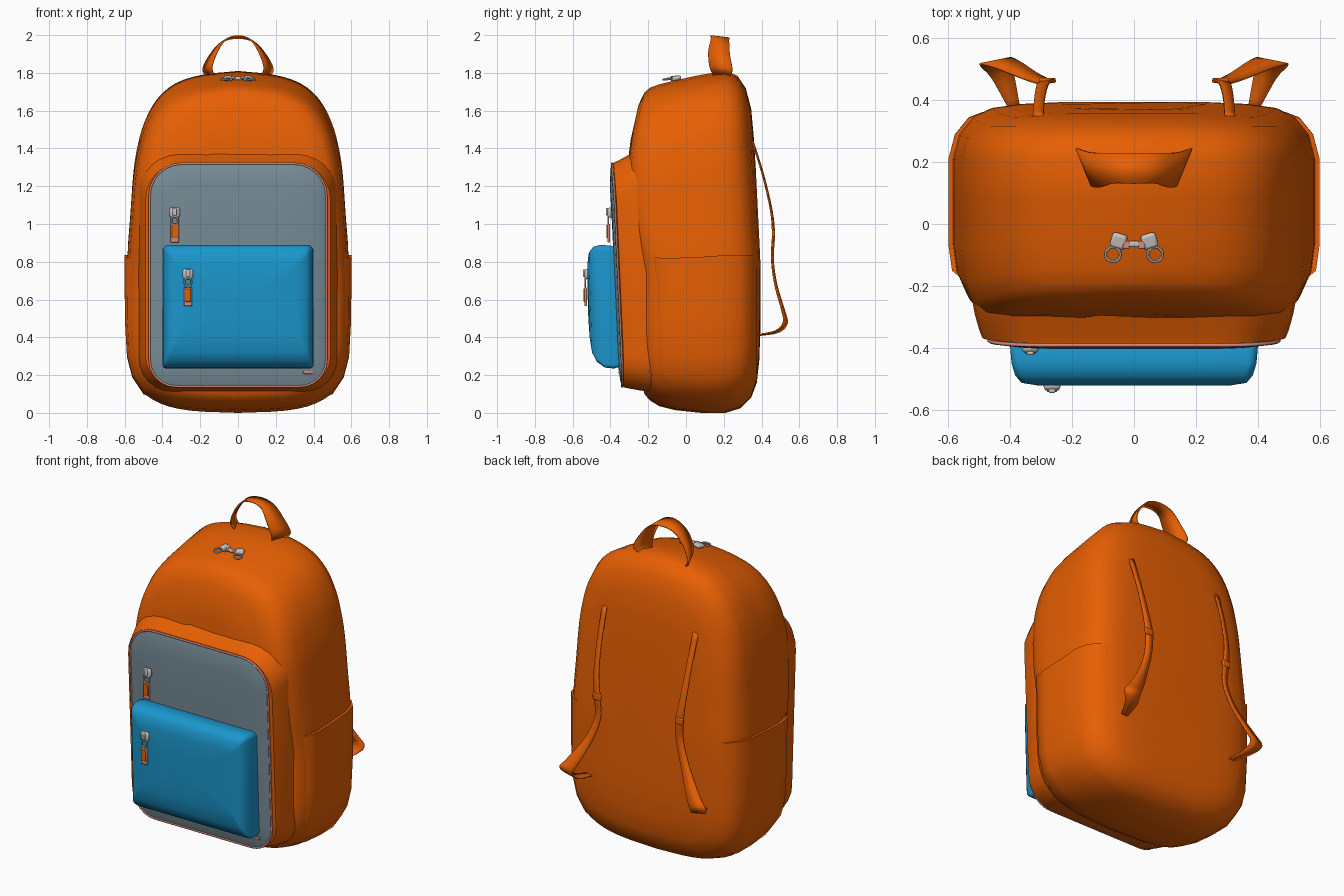
import bpy, bmesh, math
from mathutils import Vector

if "Cube" in bpy.data.objects:
    bpy.data.objects.remove(bpy.data.objects["Cube"])


def material(name, rgb):
    m = bpy.data.materials.new(name)
    m.use_nodes = True
    m.diffuse_color = (*rgb, 1)
    bsdf = m.node_tree.nodes["Principled BSDF"]
    bsdf.inputs["Base Color"].default_value = (*rgb, 1)
    bsdf.inputs["Roughness"].default_value = 0.7
    return m


ORANGE = material("orange fabric", (0.80, 0.115, 0.001))
BLUE = material("blue fabric", (0.011, 0.31, 0.61))
GREY = material("slate fabric", (0.19, 0.27, 0.315))
METAL = material("zip metal", (0.58, 0.55, 0.53))
PINK = material("pink trim", (0.66, 0.25, 0.20))


def finish(bm, name, mat):
    bmesh.ops.recalc_face_normals(bm, faces=bm.faces)
    me = bpy.data.meshes.new(name)
    bm.to_mesh(me)
    bm.free()
    ob = bpy.data.objects.new(name, me)
    bpy.context.collection.objects.link(ob)
    me.materials.append(mat)
    return ob


def smooth(points, steps=4):
    """Catmull-Rom curve through the points."""
    p = [Vector(q) for q in points]
    p = [2 * p[0] - p[1]] + p + [2 * p[-1] - p[-2]]
    out = []
    for a, b, c, d in zip(p, p[1:], p[2:], p[3:]):
        for i in range(steps):
            t = i / steps
            out.append(0.5 * (2 * b + (c - a) * t + (2 * a - 5 * b + 4 * c - d) * t * t
                              + (3 * b - a - 3 * c + d) * t ** 3))
    return out + [p[-2]]


def rounded(w, zb, zt, rt, rb, n=6):
    """Right half of a rounded rectangle, bottom centre to top centre."""
    pts = [Vector((0, zb)), Vector((w / 2, zb))]
    for r, zc, start in ((rb, zb + rb, -math.pi / 2), (rt, zt - rt, 0)):
        pts += [Vector((w - r + r * math.cos(start + i * math.pi / 2 / n),
                        zc + r * math.sin(start + i * math.pi / 2 / n))) for i in range(n + 1)]
    return pts + [Vector((w / 2, zt)), Vector((0, zt))]


def full(half):
    return half + [Vector((-p.x, p.y)) for p in reversed(half[1:-1])]


def loft(name, outline, sections, mat, span, warp, closed=True):
    """Skin an x-z outline through sections of (y, x scale, bottom, top)."""
    bm = bmesh.new()
    rings = []
    for y, sx, zb, zt in sections:
        ring = []
        for p in outline:
            z = zb + (p.y - span[0]) / (span[1] - span[0]) * (zt - zb)
            ring.append(bm.verts.new((p.x * sx, warp(y, z), z)))
        rings.append(ring)
    n = len(outline)
    for a, b in zip(rings, rings[1:]):
        for i in range(n if closed else n - 1):
            j = (i + 1) % n
            bm.faces.new((a[i], a[j], b[j], b[i]))
    if closed:
        bm.faces.new(rings[0])
        bm.faces.new(rings[-1])
    return finish(bm, name, mat)


def ribbon(name, path, widths, direction, twist=0.0):
    """Flat strap along a smoothed path, turning sideways by twist away from x = 0."""
    pts, ws = smooth(path), smooth([(w, 0) for w in widths])
    bm = bmesh.new()
    rows = []
    for p, w in zip(pts, ws):
        d = (Vector(direction) + Vector((twist * p.x, 0, 0))).normalized() * w.x / 2
        rows.append((bm.verts.new(p - d), bm.verts.new(p + d)))
    for a, b in zip(rows, rows[1:]):
        bm.faces.new((a[0], a[1], b[1], b[0]))
    ob = finish(bm, name, ORANGE)
    mod = ob.modifiers.new("thickness", "SOLIDIFY")
    mod.thickness, mod.offset = 0.007, 0
    return ob


def box(name, loc, size, mat, bevel=0.006, rot=(0, 0, 0)):
    bm = bmesh.new()
    bmesh.ops.create_cube(bm, size=1)
    bmesh.ops.scale(bm, vec=size, verts=bm.verts)
    ob = finish(bm, name, mat)
    ob.location, ob.rotation_euler = loc, rot
    mod = ob.modifiers.new("bevel", "BEVEL")
    mod.width, mod.segments = bevel, 2


def ring(name, loc, rot, radius, stretch=1.0):
    bpy.ops.mesh.primitive_torus_add(location=loc, rotation=rot, major_radius=radius, minor_radius=0.005,
                                     major_segments=20, minor_segments=6)
    ob = bpy.context.object
    ob.name = name
    ob.scale.y = stretch
    ob.data.materials.append(METAL)


def mirror(ob):
    ob.modifiers.new("mirror", "MIRROR")


def clamp(v):
    return min(1, max(0, v))


# Main body: upper front swells forward, upper back leans in
def body_warp(y, z):
    swell = 0.068 * clamp(-y / 0.2) * math.sin(math.pi * clamp((z - 0.75) / 0.95))
    lean = 0.03 * clamp((y - 0.2) / 0.15) * clamp((z - 0.8) / 0.6)
    return y - swell - lean


body_half = smooth([(0, 0), (0.25, 0.012), (0.41, 0.05), (0.52, 0.13), (0.575, 0.27), (0.588, 0.5),
                    (0.585, 0.83), (0.57, 1.05), (0.553, 1.28), (0.53, 1.42), (0.495, 1.54), (0.43, 1.66),
                    (0.33, 1.745), (0.19, 1.79), (0, 1.81)], 3)
body_sections = [(0.394, 0.4, 0.45, 1.3), (0.388, 0.62, 0.28, 1.47), (0.375, 0.78, 0.16, 1.61),
                 (0.345, 0.89, 0.08, 1.72), (0.29, 0.965, 0.025, 1.785), (0.21, 1, 0, 1.81),
                 (0.08, 1, 0, 1.79), (-0.06, 1, 0.015, 1.76), (-0.14, 0.98, 0.035, 1.74),
                 (-0.19, 0.935, 0.065, 1.722), (-0.22, 0.87, 0.1, 1.695), (-0.236, 0.74, 0.2, 1.63),
                 (-0.242, 0.4, 0.4, 1.45)]
loft("main_body", full(body_half), body_sections, ORANGE, (0, 1.81), body_warp)

# Open-topped side pockets, ends tucked into the body
pocket_half = [Vector(p) for p in ((0.4, 0.055), (0.5, 0.1), (0.56, 0.19), (0.588, 0.3), (0.599, 0.5),
                                   (0.6, 0.7), (0.6, 0.835), (0.57, 0.835))]
mirror(loft("side_pockets", pocket_half,
            [(0.362, 0.815, 0.12, 1.66)] + body_sections[3:9] + [(-0.18, 0.89, 0.06, 1.725)],
            ORANGE, (0, 1.81), body_warp, closed=False))


# Front compartment with slate panel and trim, leaning forward at the top
def front_warp(y, z):
    return y - 0.055 * clamp((z - 0.13) / 1.2) ** 2


loft("front_compartment", full(rounded(0.5, 0.13, 1.33, 0.2, 0.17)),
     [(-0.06, 1.05, 0.11, 1.42), (-0.18, 1.055, 0.11, 1.4), (-0.25, 1.03, 0.12, 1.365),
      (-0.305, 1, 0.13, 1.335), (-0.33, 0.98, 0.135, 1.325), (-0.336, 0.9, 0.18, 1.28),
      (-0.338, 0.4, 0.5, 1)], ORANGE, (0.13, 1.33), front_warp)
panel_half = rounded(0.468, 0.14, 1.32, 0.17, 0.14)
loft("front_panel", full(panel_half),
     [(-0.32, 1, 0.14, 1.32), (-0.338, 1, 0.14, 1.32), (-0.347, 0.97, 0.165, 1.295),
      (-0.359, 0.85, 0.25, 1.21), (-0.363, 0.4, 0.5, 1)], GREY, (0.14, 1.32), front_warp)
trim = bpy.data.curves.new("panel_trim", "CURVE")
trim.dimensions, trim.bevel_depth, trim.bevel_resolution = "3D", 0.006, 1
path = full(panel_half)
spline = trim.splines.new("POLY")
spline.points.add(len(path) - 1)
spline.use_cyclic_u = True
for sp, p in zip(spline.points, path):
    sp.co = (p.x, front_warp(-0.338, p.y), p.y, 1)
trim.materials.append(PINK)
bpy.context.collection.objects.link(bpy.data.objects.new("panel_trim", trim))
box("small_label", (0.37, -0.353, 0.215), (0.05, 0.009, 0.016), PINK, 0.002)

# Padded blue pocket
loft("blue_pocket", full(rounded(0.4, 0.24, 0.89, 0.03, 0.02)),
     [(-0.33, 0.97, 0.25, 0.87), (-0.38, 1, 0.235, 0.885), (-0.43, 0.99, 0.24, 0.89),
      (-0.47, 0.96, 0.27, 0.88), (-0.495, 0.91, 0.32, 0.85), (-0.505, 0.78, 0.4, 0.79),
      (-0.509, 0.35, 0.5, 0.68)], BLUE, (0.24, 0.89), lambda y, z: y - 0.02 * (z - 0.24) / 0.64)

# Carry handle
ribbon("carry_handle", [(-0.14, 0.19, 1.78), (-0.162, 0.185, 1.825), (-0.128, 0.175, 1.905),
                        (-0.075, 0.18, 1.97), (0, 0.18, 1.99), (0.075, 0.18, 1.97),
                        (0.128, 0.175, 1.905), (0.162, 0.185, 1.825), (0.14, 0.19, 1.78)],
       [0.09, 0.13, 0.12, 0.1, 0.1, 0.1, 0.12, 0.13, 0.09], (0, 1, -0.12), 2.5)

# Shoulder straps with adjusters
mirror(ribbon("shoulder_straps", [(0.31, 0.345, 1.46), (0.305, 0.405, 1.27), (0.295, 0.45, 1.08),
                                  (0.28, 0.463, 0.95), (0.28, 0.457, 0.82), (0.33, 0.475, 0.68),
                                  (0.41, 0.515, 0.54), (0.45, 0.525, 0.475), (0.425, 0.48, 0.43),
                                  (0.385, 0.37, 0.41)],
              [0.035, 0.035, 0.04, 0.05, 0.045, 0.055, 0.085, 0.1, 0.075, 0.035], (1, -0.2, 0.1)))
for s, side in ((1, "left"), (-1, "right")):
    box(side + "_strap_adjuster", (s * 0.28, 0.464, 0.95), (0.055, 0.016, 0.04), ORANGE)

# Zip pulls on the front
for name, x, y, z, drop in (("upper", -0.335, -0.403, 1.06, 0.108), ("pocket", -0.265, -0.525, 0.735, 0.12)):
    box(name + "_zip_slider", (x, y, z), (0.055, 0.025, 0.055), METAL, 0.012)
    box(name + "_zip_bridge", (x, y - 0.014, z + 0.005), (0.022, 0.014, 0.04), METAL, 0.005)
    ring(name + "_zip_ring", (x, y - 0.008, z - 0.042), (math.pi / 2, 0, 0), 0.018, 1.3)
    box(name + "_zip_tab", (x, y - 0.006, z - drop), (0.044, 0.014, 0.1), PINK)
    box(name + "_zip_tab_face", (x, y - 0.013, z - drop + 0.008), (0.032, 0.009, 0.07), ORANGE, 0.003)

# Paired zip pulls on top
for s, side in ((1, "left"), (-1, "right")):
    box(side + "_top_slider", (s * 0.05, -0.055, 1.772), (0.05, 0.05, 0.025), METAL, 0.01, (0.2, 0, s * 0.3))
    ring(side + "_top_ring", (s * 0.068, -0.098, 1.768), (0.2, 0, s * 0.5), 0.024)
    box(side + "_top_stop", (s * 0.025, -0.068, 1.775), (0.022, 0.025, 0.016), PINK, 0.004)
box("top_zip_link", (0, -0.065, 1.772), (0.05, 0.02, 0.02), METAL)

# Soft shading with crisp edges
bpy.ops.object.select_all(action="DESELECT")
for ob in bpy.context.scene.objects:
    if ob.type == "MESH" and ob.data.materials:
        ob.select_set(True)
        bpy.context.view_layer.objects.active = ob
bpy.ops.object.shade_smooth_by_angle(angle=math.radians(45))
